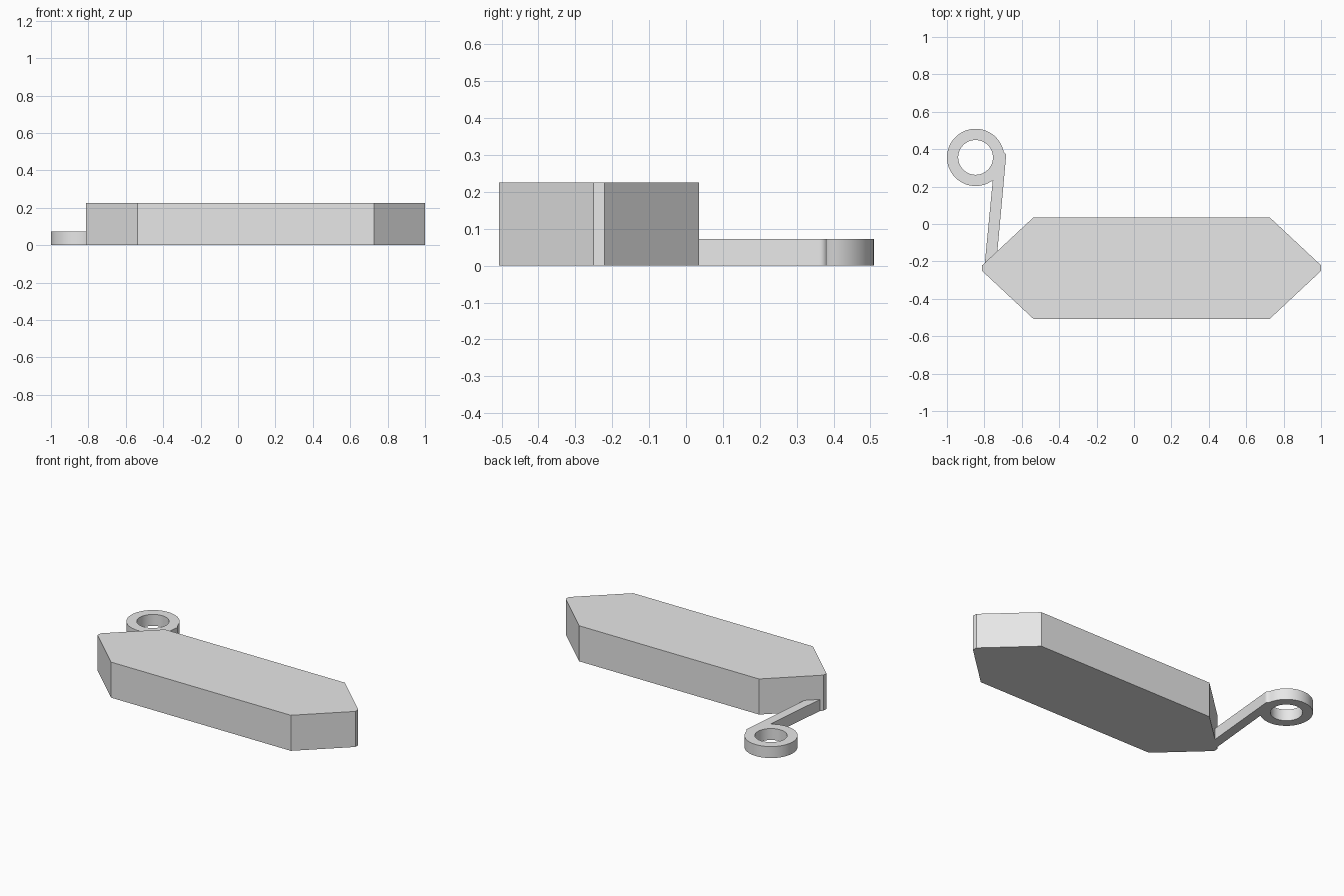
import bpy
import math

cube = bpy.data.objects.get("Cube")
if cube:
    bpy.data.objects.remove(cube, do_unlink=True)

GREY = (0.8, 0.8, 0.8, 1)
mat = bpy.data.materials.new("light grey")
mat.use_nodes = True
mat.diffuse_color = GREY
mat.node_tree.nodes["Principled BSDF"].inputs["Base Color"].default_value = GREY


def arc(cx, cy, radius, start, end, steps):
    """Points along a circular arc, angles in degrees."""
    angles = [math.radians(start + (end - start) * i / steps) for i in range(steps + 1)]
    return [(cx + radius * math.cos(a), cy + radius * math.sin(a)) for a in angles]


def slab(name, outlines, height):
    """Flat-topped solid from closed outlines; inner outlines become holes."""
    curve = bpy.data.curves.new(name, "CURVE")
    curve.dimensions = "2D"
    curve.fill_mode = "BOTH"
    curve.extrude = height / 2
    for points in outlines:
        spline = curve.splines.new("POLY")
        spline.points.add(len(points) - 1)
        for point, (x, y) in zip(spline.points, points):
            point.co = (x, y, 0, 1)
        spline.use_cyclic_u = True
    obj = bpy.data.objects.new(name, curve)
    bpy.context.collection.objects.link(obj)
    obj.location.z = height / 2
    bpy.ops.object.select_all(action="DESELECT")
    obj.select_set(True)
    bpy.context.view_layer.objects.active = obj
    bpy.ops.object.convert(target="MESH")
    obj = bpy.context.object
    # Weld the caps to the walls
    modifier = obj.modifiers.new("weld", "WELD")
    modifier.merge_threshold = 0.0005
    bpy.ops.object.modifier_apply(modifier=modifier.name)
    obj.data.materials.clear()
    obj.data.materials.append(mat)
    bpy.ops.object.shade_smooth_by_angle(angle=math.radians(30))
    return obj


# Long body with tapered, slightly blunted ends
mid_x, mid_y = 0.094, -0.236
half = [(0.632, -0.271), (0.906, -0.015), (0.906, 0.015), (0.632, 0.271)]
body = [(mid_x + x, mid_y + y) for x, y in half]
body += [(mid_x - x, mid_y - y) for x, y in half]
slab("body", [body], 0.226)

# Hook: an eyelet ring carried on a slim arm with a rounded shoulder
cx, cy = -0.847, 0.356
ring = arc(cx, cy, 0.153, 12, 307, 56)
arm = [(-0.798, -0.214), (-0.731, -0.151), (-0.685, 0.352)]
shoulder = arc(-0.703, 0.364, 0.02, -10, 65, 6)
hole = arc(cx, cy, 0.093, 0, 354, 59)
slab("hook", [ring + arm + shoulder, hole], 0.073)
